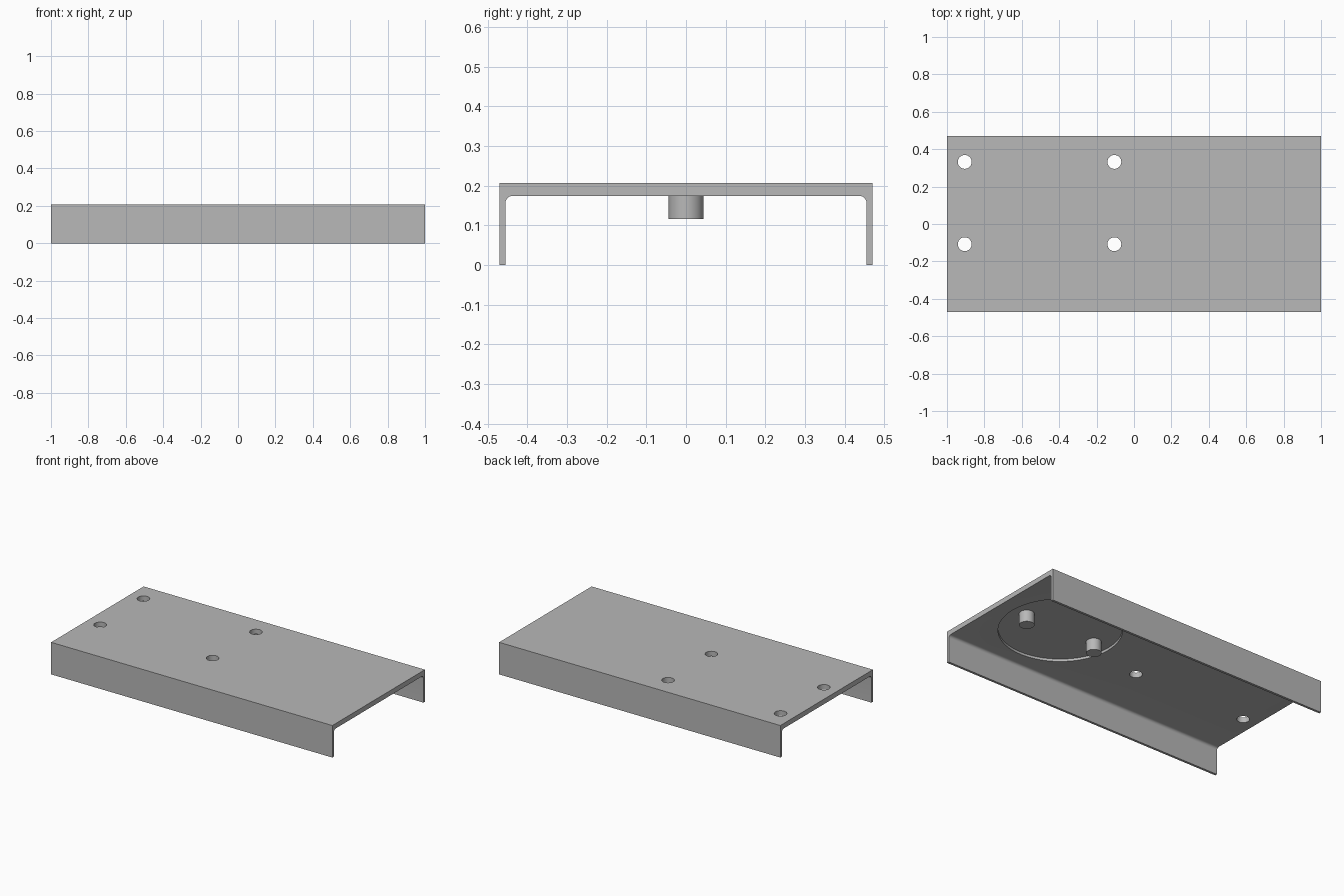
import bpy, bmesh, math

cube = bpy.data.objects.get("Cube")
if cube:
    bpy.data.objects.remove(cube, do_unlink=True)

HALF_LEN, HALF_WID, HEIGHT = 1.0, 0.47, 0.206
INNER, CEILING, FILLET = 0.455, 0.174, 0.018
RECESS_TOP = 0.19

grey = bpy.data.materials.new("plain_grey")
grey.use_nodes = True
grey.diffuse_color = (0.48, 0.48, 0.48, 1)
grey.node_tree.nodes["Principled BSDF"].inputs["Base Color"].default_value = grey.diffuse_color


def finish(name, bm):
    mesh = bpy.data.meshes.new(name)
    bmesh.ops.recalc_face_normals(bm, faces=bm.faces)
    bm.to_mesh(mesh)
    bm.free()
    mesh.materials.append(grey)
    obj = bpy.data.objects.new(name, mesh)
    bpy.context.collection.objects.link(obj)
    return obj


def cylinder(name, x, y, z0, z1, radius, sides=48):
    bm = bmesh.new()
    bmesh.ops.create_cone(bm, cap_ends=True, segments=sides, radius1=radius,
                          radius2=radius, depth=z1 - z0)
    bmesh.ops.translate(bm, verts=bm.verts, vec=(x, y, (z0 + z1) / 2))
    return finish(name, bm)


def smooth(obj):
    bpy.ops.object.select_all(action='DESELECT')
    obj.select_set(True)
    bpy.context.view_layer.objects.active = obj
    bpy.ops.object.shade_smooth_by_angle(angle=math.radians(30))


# Channel cover: half cross-section with a filleted inner corner, mirrored across y
half = [(HALF_WID, HEIGHT), (HALF_WID, 0), (INNER, 0)]
for i in range(9):
    a = math.radians(90 * i / 8)
    half.append((INNER - FILLET + FILLET * math.cos(a),
                 CEILING - FILLET + FILLET * math.sin(a)))
profile = half + [(-y, z) for y, z in reversed(half)]
bm = bmesh.new()
section = bm.faces.new([bm.verts.new((-HALF_LEN, y, z)) for y, z in profile])
result = bmesh.ops.extrude_face_region(bm, geom=[section], use_keep_orig=True)
moved = [v for v in result["geom"] if isinstance(v, bmesh.types.BMVert)]
bmesh.ops.translate(bm, verts=moved, vec=(2 * HALF_LEN, 0, 0))
cover = finish("channel_cover", bm)

# Four through holes and a shallow round recess on the underside
cutters = [cylinder("hole_cutter", x, y, 0.1, 0.3, 0.037)
           for x in (-0.905, -0.105) for y in (-0.108, 0.332)]
cutters.append(cylinder("recess_cutter", 0.55, 0, 0.1, RECESS_TOP, 0.356, 96))
bpy.context.view_layer.objects.active = cover
for cutter in cutters:
    cutter.hide_render = True
    mod = cover.modifiers.new("cut", 'BOOLEAN')
    mod.operation, mod.solver, mod.object = 'DIFFERENCE', 'EXACT', cutter
    bpy.ops.object.modifier_apply(modifier=mod.name)
for cutter in cutters:
    bpy.data.objects.remove(cutter, do_unlink=True)
smooth(cover)

# Two pegs hanging from the recess
for name, x in (("inner_peg", 0.3), ("outer_peg", 0.8)):
    smooth(cylinder(name, x, 0, 0.116, RECESS_TOP, 0.044))
